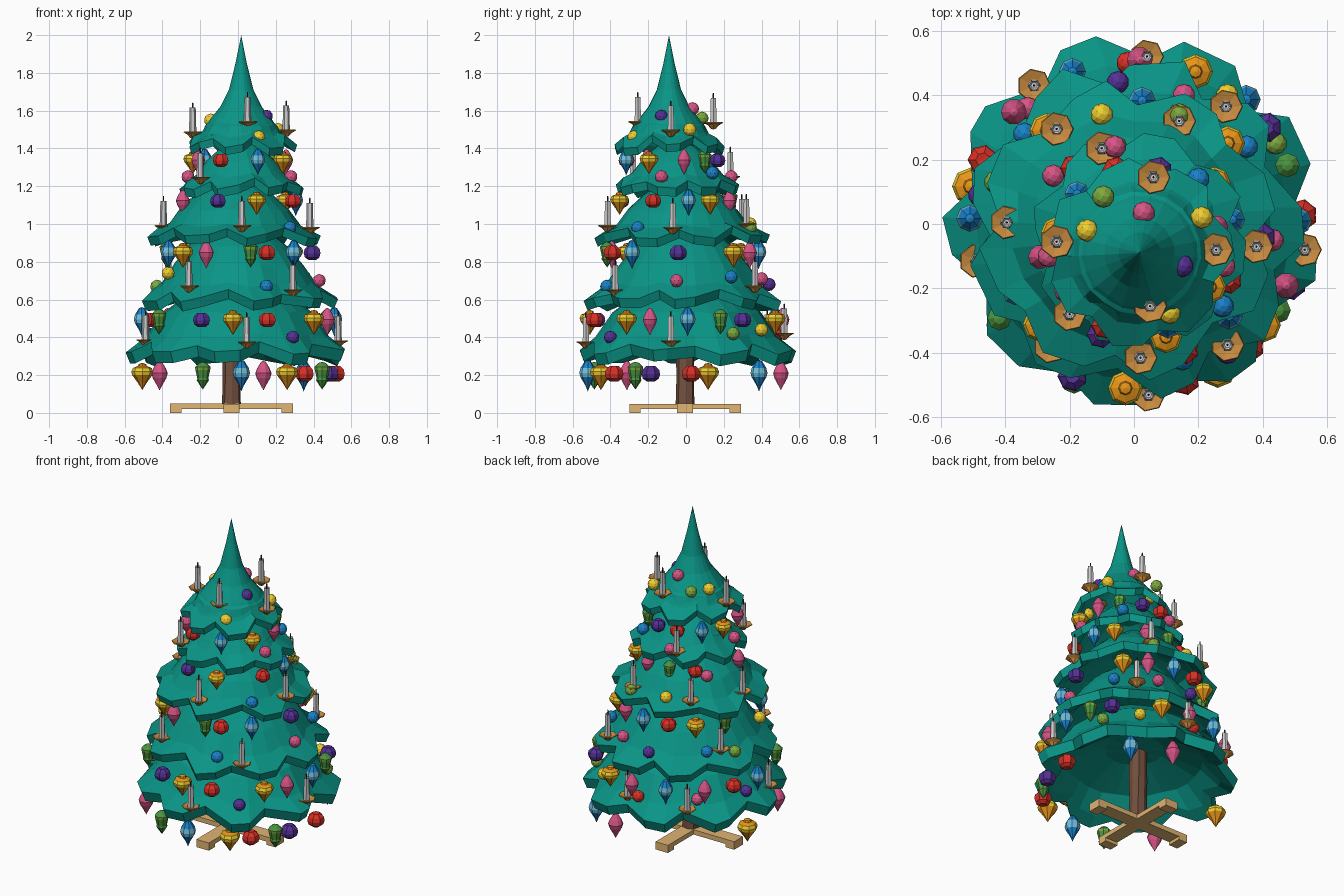
import bpy, bmesh, math, random
from math import sin, cos, radians, pi
random.seed(4)

COL = dict(tree=(.003, .3, .24), trunk=(.17, .08, .05), wood=(.75, .46, .17), brass=(.58, .26, .05),
           wick=(.03, .03, .03), red=(.7, .03, .02), purple=(.09, .03, .3), blue=(.01, .22, .58),
           sky=(.16, .52, .72), pink=(.68, .09, .24), green=(.07, .3, .05), lime=(.2, .4, .05),
           orange=(.8, .3, .01), yellow=(.87, .62, .03))
MAT = {}
for k, c in COL.items():
    MAT[k] = bpy.data.materials.new(k)
    MAT[k].diffuse_color = (*c, 1)


def finish(name, bm, loc, mats):
    bmesh.ops.recalc_face_normals(bm, faces=bm.faces)
    me = bpy.data.meshes.new(name)
    bm.to_mesh(me)
    bm.free()
    for m in mats:
        me.materials.append(MAT[m])
    ob = bpy.data.objects.new(name, me)
    ob.location = loc
    bpy.context.collection.objects.link(ob)
    return ob


def lathe(name, profile, n, loc, mats=(), bands=(), shape=None):
    """Revolve (r, z) points; r = 0 gives a pole; bands use the second material."""
    bm = bmesh.new()
    rings = []
    for i, (r, z) in enumerate(profile):
        if r == 0:
            rings.append([bm.verts.new((0, 0, z))] * n)
            continue
        ring = []
        for k in range(n):
            f, dz, da = shape(i, k) if shape else (1, 0, 0)
            a = 2 * pi * k / n + da
            ring.append(bm.verts.new((r * f * cos(a), r * f * sin(a), z + dz)))
        rings.append(ring)
    for i in range(len(rings) - 1):
        for k in range(n):
            a, b = rings[i], rings[i + 1]
            vs = list(dict.fromkeys((a[k], a[(k + 1) % n], b[(k + 1) % n], b[k])))
            f = bm.faces.new(vs)
            f.material_index = 1 if i in bands else 0
    return finish(name, bm, loc, mats)


def box(name, x0, x1, y0, y1, z0, z1, mat):
    bm = bmesh.new()
    bmesh.ops.create_cube(bm, size=1)
    for v in bm.verts:
        v.co = ((x0, x1)[v.co.x > 0], (y0, y1)[v.co.y > 0], (z0, z1)[v.co.z > 0])
    return finish(name, bm, (0, 0, 0), [mat])


# Crossed wooden stand with feet
cx, cy, w = -.035, -.005, .043
box("stand_beam_x", cx - .325, cx + .325, cy - w, cy + w, .02, .05, "wood")
box("stand_beam_y", cx - w, cx + w, cy - .295, cy + .295, .02, .048, "wood")
for s in (-1, 1):
    x, y = cx + s * .295, cy + s * .265
    box("stand_foot", x - .03, x + .03, cy - w, cy + w, 0, .02, "wood")
    box("stand_foot", cx - w, cx + w, y - .03, y + .03, 0, .02, "wood")

# Trunk
lathe("trunk", [(0, .045), (.05, .045), (.046, .18), (.048, .3), (.045, .6), (0, .6)], 8,
      (cx, cy, 0), ["trunk"], shape=lambda i, k: (1 + .08 * (k % 2), 0, .05 * i))

# Branch tiers: centre, outer profile from top to rim, bottom of the lip, lobes, rotation
TIERS = [
    ((0, .005), [(0, .68), (.25, .64), (.40, .53), (.495, .40), (.6, .325)], .265, 9, .1),
    ((0, -.01), [(0, 1.0), (.15, .97), (.265, .88), (.35, .78), (.43, .67), (.54, .6)], .55, 9, .4),
    ((-.02, -.02), [(0, 1.26), (.1, 1.23), (.21, 1.15), (.3, 1.07), (.365, .985), (.475, .935)], .89, 8, .7),
    ((.015, -.05), [(0, 1.45), (.1, 1.41), (.19, 1.33), (.255, 1.25), (.345, 1.195)], 1.15, 8, .2),
    ((.017, -.09), [(0, 2.0), (.03, 1.85), (.065, 1.71), (.11, 1.62), (.17, 1.545), (.225, 1.465),
                    (.3, 1.42)], 1.38, 7, .5)]
for t, (c, outer, zb, lobes, rot) in enumerate(TIERS):
    R, rim = outer[-1][0], len(outer) - 1
    inner = [(R * .96, zb), (R * .83, zb + .04), (R * .64, zb + .14), (R * .28, zb + .22), (0, zb + .22)]
    n = lobes * 3
    jit = [(random.uniform(-.04, .03), random.uniform(-.015, .015), random.uniform(-.06, .06)) for _ in range(n)]

    def shape(i, k, rim=rim, jit=jit, rot=rot):
        # valley, tip and shoulder of each lobe, fading towards the top
        s = {rim: 1, rim + 1: 1, rim + 2: .9, rim - 1: .4, rim - 2: .25}.get(i, .1)
        f, dz = ((.84, .04), (.98, -.005), (.955, 0))[k % 3]
        jr, jz, ja = jit[k]
        return 1 + s * (f - 1 + jr * .6), s * (dz + jz), rot + s * ja
    lathe(f"branch_tier_{t + 1}", outer + inner, n, (*c, 0), ["tree"], shape=shape)

# Hanging ornaments: profile, sides, belt bands
BULB = [(0, .036), (.022, .04), (.042, .022), (.047, 0), (.04, -.022), (.02, -.036), (0, -.034)]
TOP = [(0, .055), (.018, .05), (.022, .04), (.046, .03), (.054, .012), (.05, -.004), (.022, -.042), (0, -.078)]
DIAMOND = [(0, .07), (.014, .065), (.036, .03), (.042, .005), (.036, -.015), (.012, -.055), (0, -.085)]
LANTERN = [(0, .06), (.018, .055), (.038, .035), (.036, .02), (.027, -.02), (.03, -.03), (.014, -.055), (0, -.075)]
SPINDLE = [(0, .066), (.012, .06), (.03, .03), (.04, .005), (.033, -.02), (.013, -.055), (0, -.08)]


def ribs(i, k):
    return (1 if k % 2 else .88, 0, 0)


KINDS = {"r": ("bulb", BULB, 14, ["red"], (), ribs), "p": ("bulb", BULB, 14, ["purple"], (), ribs),
         "o": ("spinning_top", TOP, 8, ["orange", "yellow"], (3, 4), None),
         "b": ("diamond", DIAMOND, 8, ["blue", "sky"], (2, 3), None),
         "g": ("lantern", LANTERN, 8, ["green", "lime"], (2,), None),
         "k": ("spindle", SPINDLE, 10, ["pink"], (), None)}
# Tier centre, radius, height, kinds and their angles
HANG = [
    ((0, 0), .52, .205, "bgorgprbkok", (-88, -111, -60, -47, -31, -21, 3, 48, 75, 167, -143)),
    ((0, 0), .51, .49, "bgporokbgpokbkr",
     (178, -145, -112, -93, -72, -38, -22, 1, 21, 36, 68, 88, 112, 137, 157)),
    ((-.01, -.02), .405, .845, "bokgrbpokbrog",
     (-152, -134, -113, -79, -66, -41, -3, 42, 62, 85, 108, 130, 155)),
    ((.01, -.06), .305, 1.12, "kporbokgr", (-172, -112, -73, -22, 14, 38, 72, 102, 130)),
    ((.01, -.08), .255, 1.335, "rbokgprbok", (-113, -68, -27, 16, 45, 75, 105, 137, 168, -150))]
for t, (c, r, z, kinds, angs) in enumerate(HANG):
    for kind, a in zip(kinds, angs):
        nm, prof, n, mats, bands, shp = KINDS[kind]
        ob = lathe(nm + "_ornament", prof, n, (c[0] + r * cos(radians(a)), c[1] + r * sin(radians(a)), z),
                   mats, bands, shp)
        ob.scale = [1.08 if t == 0 else .92 if t > 2 else 1] * 3

# Small round baubles resting on the branches
BALLS = {
    "yellow": [(-.145, -.02, 1.55), (.21, .02, 1.5), (.11, -.275, 1.46), (-.37, -.2, .74), (.29, .4, .44),
               (-.1, .34, 1.0)],
    "pink": [(.03, .035, 1.61), (-.265, -.1, 1.25), (.28, -.13, 1.25), (-.06, .24, 1.25), (.43, -.05, .7),
             (.155, .4, .71), (-.33, .36, .43), (-.25, .15, 1.1)],
    "purple": [(.15, -.13, 1.57), (.29, -.4, .4), (-.05, .44, .68), (-.48, .09, .42)],
    "blue": [(.275, -.255, .98), (.15, -.42, .67), (.35, .24, .72), (.2, .14, 1.27), (-.34, .28, .7)],
    "lime": [(-.095, .085, 1.56), (.44, .25, .42), (.14, .34, .98), (-.43, .13, .67)],
    "red": [(-.02, .5, .42)]}
for col, pts in BALLS.items():
    for p in pts:
        bm = bmesh.new()
        bmesh.ops.create_icosphere(bm, subdivisions=2, radius=.035)
        finish("bauble", bm, p, [col])

# Candles in brass dishes (x, y, height of the dish)
CANDLES = [(.04, .52, .41), (-.31, .43, .38), (-.24, .295, .99), (-.1, .235, 1.24), (.14, .32, .99),
           (.285, .365, .66), (-.37, .185, .68), (.06, .145, 1.525), (-.395, .005, .98), (-.24, -.055, 1.475),
           (.255, -.08, 1.485), (.38, -.07, .97), (.53, -.08, .37), (-.49, -.115, .375), (-.2, -.28, 1.235),
           (.05, -.255, 1.53), (-.26, -.38, .66), (.29, -.375, .64), (.02, -.415, .98), (.045, -.53, .365)]
for p in CANDLES:
    lathe("candle_dish", [(0, -.025), (.014, -.02), (.03, -.002), (.053, .01), (.05, .014), (.022, .006), (0, .006)],
          7, p, ["brass"])
    lathe("candle", [(0, .005), (.02, .005), (.018, .07), (.016, .142), (.01, .136), (0, .136)], 6, p)
    lathe("wick", [(0, .13), (.004, .13), (.004, .165), (0, .17)], 5, p, ["wick"])
